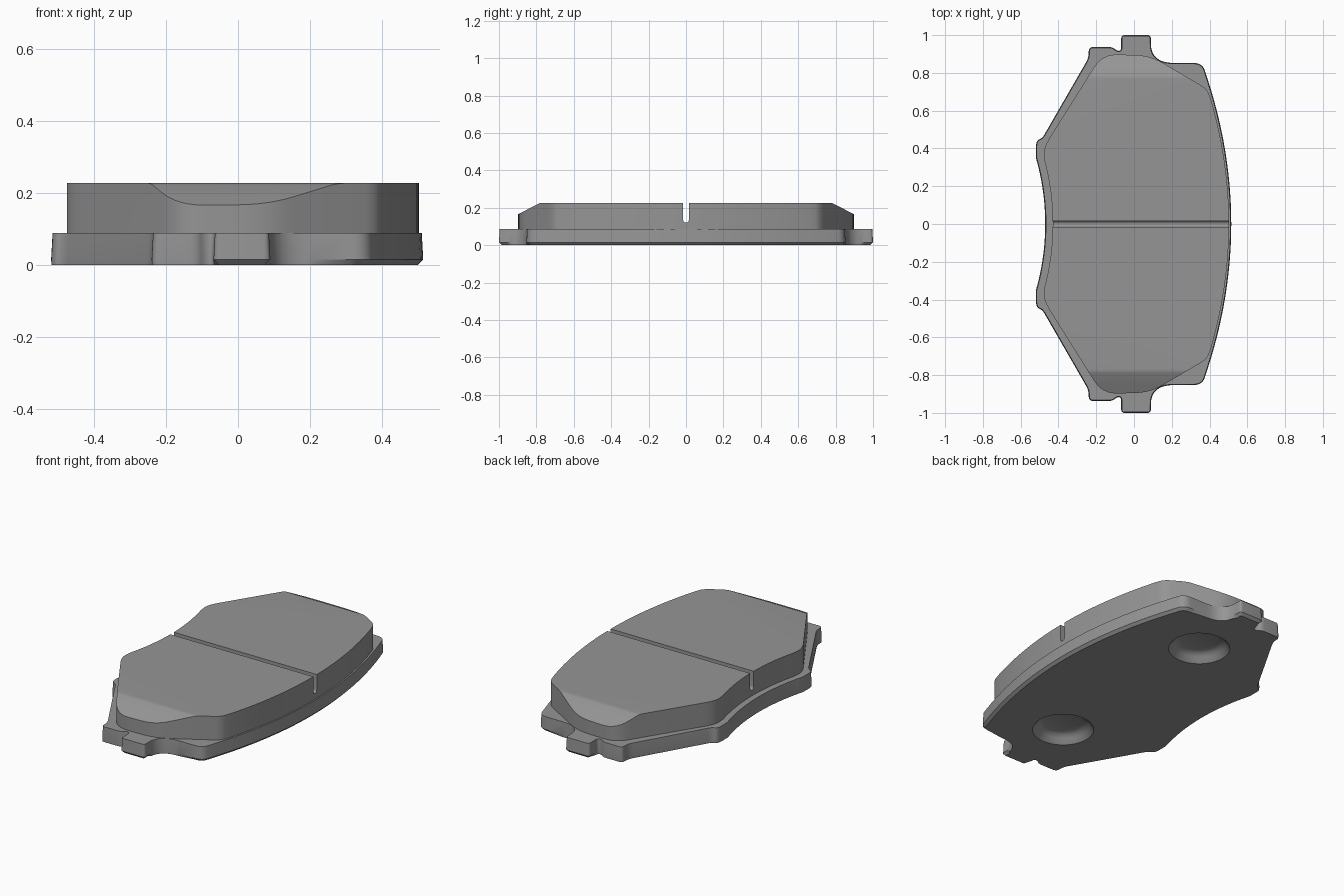
import bpy, bmesh, math
from mathutils import Vector, Matrix

cube = bpy.data.objects.get("Cube")
if cube:
    bpy.data.objects.remove(cube, do_unlink=True)

grey = bpy.data.materials.new("steel grey")
grey.use_nodes = True
COLOUR = (0.3, 0.3, 0.3, 1)
grey.diffuse_color = COLOUR
grey.node_tree.nodes["Principled BSDF"].inputs["Base Color"].default_value = COLOUR


def make_object(name, bm):
    bmesh.ops.recalc_face_normals(bm, faces=bm.faces[:])
    mesh = bpy.data.meshes.new(name)
    bm.to_mesh(mesh)
    bm.free()
    mesh.materials.append(grey)
    obj = bpy.data.objects.new(name, mesh)
    bpy.context.collection.objects.link(obj)
    return obj


def rounded(corners, steps=6):
    """Round each (x, y, reach) corner; a reach of 0 keeps the point."""
    out = []
    for i, (x, y, reach) in enumerate(corners):
        p = Vector((x, y))
        if reach == 0:
            out.append(p)
            continue
        sides = []
        for j in (i - 1, i + 1):
            d = Vector(corners[j][:2]) - p
            sides.append(p + d.normalized() * min(reach, d.length * 0.48))
        a, b = sides
        for s in range(steps + 1):
            t = s / steps
            out.append(a * (1 - t) ** 2 + p * 2 * t * (1 - t) + b * t * t)
    return out


def bowed(x, curve, end, n=12):
    """Points of a shallow curve from y = 0 to y = end."""
    ys = [end * i / n for i in range(n + 1)]
    return [(x - curve * y * y, y, 0) for y in ys]


def outline(long_edge, corners, short_edge):
    """Long edge, rounded corners and short edge, mirrored in y."""
    half = rounded(long_edge + corners + short_edge[::-1])
    return half + [Vector((p.x, -p.y)) for p in reversed(half[1:-1])]


def inset(loop, amount):
    """Move points inward; amount is a function of the point."""
    out = []
    for i, p in enumerate(loop):
        t = (loop[(i + 1) % len(loop)] - loop[i - 1]).normalized()
        out.append(p + Vector((-t.y, t.x)) * amount(p))
    return out


def add_walls(bm, layers):
    """Stacked (loop, z) rings joined by walls, closed on the last ring."""
    rings = [[bm.verts.new((p.x, p.y, z)) for p in loop] for loop, z in layers]
    for low, high in zip(rings, rings[1:]):
        for i in range(len(low)):
            j = (i + 1) % len(low)
            bm.faces.new((low[i], low[j], high[j], high[i]))
    bm.faces.new(rings[-1])
    return rings[0]


def prism(loop, z0, z1):
    bm = bmesh.new()
    first = add_walls(bm, [(loop, z0), (loop, z1)])
    bm.faces.new(first[::-1])
    return bm


def smooth(obj):
    bpy.ops.object.select_all(action="DESELECT")
    obj.select_set(True)
    bpy.context.view_layer.objects.active = obj
    bpy.ops.object.shade_smooth_by_angle(angle=math.radians(30))


# Backing plate: drafted wall, with a chamfer under the bowed edge and end tabs
plate_loop = outline(
    bowed(0.515, 0.213, 0.77),
    [(0.362, 0.853, 0.05), (0.15, 0.853, 0.06), (0.09, 0.905, 0.05),
     (0.09, 1.0, 0.02), (-0.068, 1.0, 0.02), (-0.068, 0.917, 0.02),
     (-0.09, 0.917, 0.015), (-0.115, 0.937, 0.02), (-0.24, 0.937, 0.025),
     (-0.24, 0.88, 0.03), (-0.485, 0.455, 0.02), (-0.52, 0.44, 0.04)],
    bowed(-0.47, 0.4, 0.35))


def under_chamfer(p):
    return 0.015 if p.x > 0.29 or abs(p.y) > 0.95 else 0.001


bm = bmesh.new()
open_rings = [add_walls(bm, [
    (inset(plate_loop, under_chamfer), 0),
    (plate_loop, 0.015),
    (inset(plate_loop, lambda p: 0.004), 0.088)])]

# Round dished recesses in the underside of the plate
DISH = [(0.165, 0), (0.152, 0.012), (0.14, 0.028), (0.125, 0.042), (0.105, 0.05)]
SIDES = 40
for side in (-1, 1):
    centre = Vector((0.02, 0.57 * side))
    spokes = [Vector((math.cos(math.tau * i / SIDES), math.sin(math.tau * i / SIDES)))
              for i in range(SIDES)]
    open_rings.append(add_walls(
        bm, [([centre + s * r for s in spokes], z) for r, z in DISH]))

# Flat underside between the plate rim and the two recesses
rim = [bm.edges.get((ring[i - 1], ring[i]))
       for ring in open_rings for i in range(len(ring))]
bmesh.ops.triangle_fill(bm, edges=rim, use_beauty=True, normal=(0, 0, -1))
smooth(make_object("backing_plate", bm))

# Friction pad with sloping ends
pad_loop = outline(
    bowed(0.503, 0.22, 0.66),
    [(0.387, 0.715, 0.04), (0.085, 0.893, 0.08), (-0.168, 0.899, 0.08),
     (-0.479, 0.405, 0.07)],
    bowed(-0.43, 0.39, 0.33))
TOP = 0.227
RADIUS = 0.06
bm = prism(pad_loop, 0.08, TOP)
for side in (-1, 1):
    for degrees in (7, 14, 21, 27.5):
        a = math.radians(degrees)
        point = (0, side * (0.765 + RADIUS * math.sin(a)),
                 TOP - RADIUS * (1 - math.cos(a)))
        res = bmesh.ops.bisect_plane(
            bm, geom=bm.verts[:] + bm.edges[:] + bm.faces[:], plane_co=point,
            plane_no=(0, side * math.sin(a), math.cos(a)), clear_outer=True)
        edges = [e for e in res["geom_cut"] if isinstance(e, bmesh.types.BMEdge)]
        bmesh.ops.contextual_create(bm, geom=edges)
pad = make_object("friction_pad", bm)

# Central slot with a round bottom
HALF = 0.016
slot = [Vector((HALF * math.cos(t), HALF * math.sin(t)))
        for t in (math.pi + math.pi * i / 10 for i in range(11))]
slot += [Vector((HALF, 0.2)), Vector((-HALF, 0.2))]
bm = prism(slot, -1, 1)
bm.transform(Matrix(((0, 0, 1, 0), (1, 0, 0, 0), (0, 1, 0, 0.137), (0, 0, 0, 1))))
cutter = make_object("slot_cutter", bm)
cutter.hide_render = True
cut = pad.modifiers.new("slot", "BOOLEAN")
cut.operation = "DIFFERENCE"
cut.solver = "EXACT"
cut.object = cutter
bpy.context.view_layer.objects.active = pad
bpy.ops.object.modifier_apply(modifier=cut.name)
bpy.data.objects.remove(cutter, do_unlink=True)
smooth(pad)
